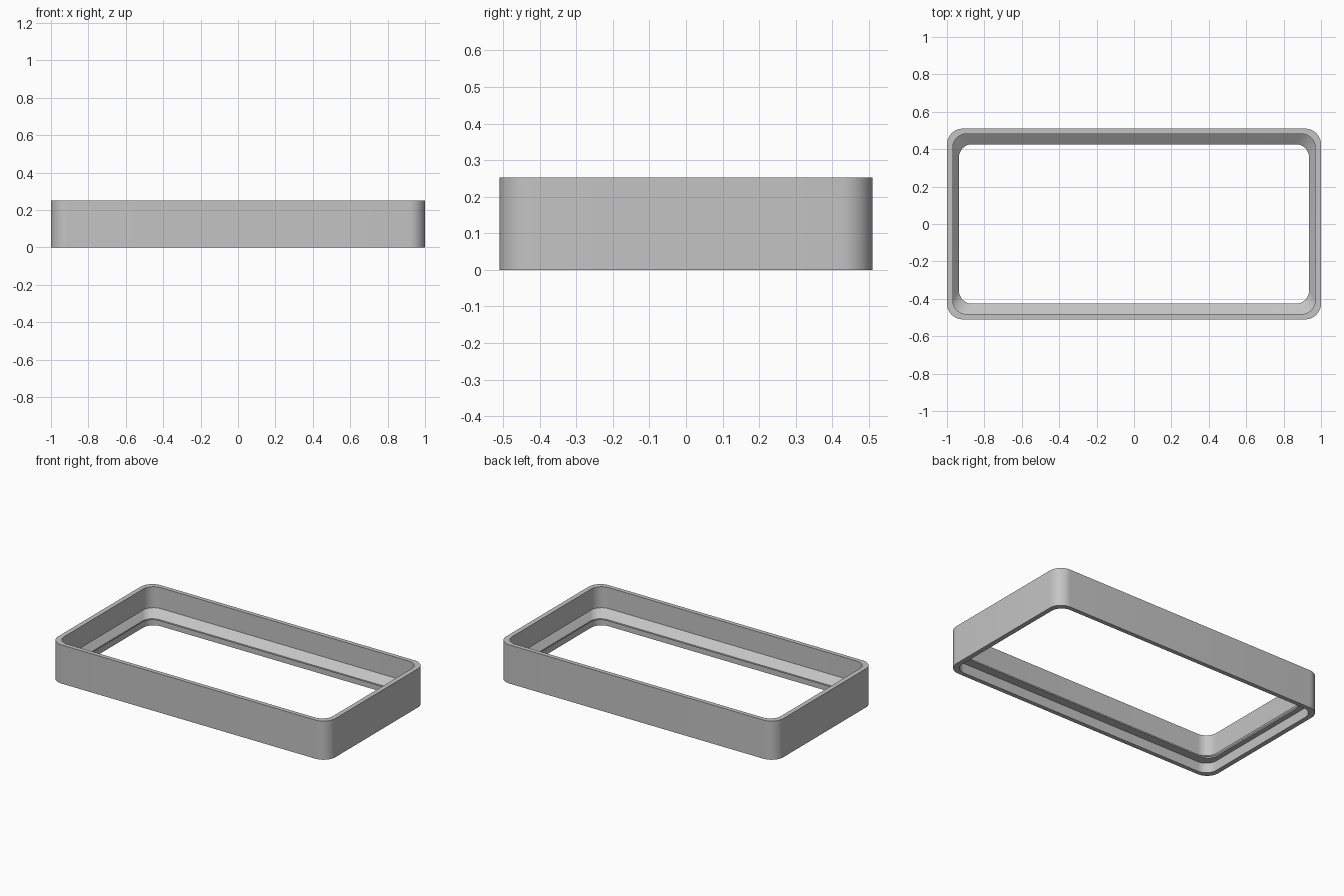
import bpy, bmesh, math

if "Cube" in bpy.data.objects:
    bpy.data.objects.remove(bpy.data.objects["Cube"])

grey = bpy.data.materials.new("light_grey")
grey.use_nodes = True
colour = (0.55, 0.55, 0.55, 1)
grey.diffuse_color = colour
grey.node_tree.nodes["Principled BSDF"].inputs["Base Color"].default_value = colour

CORNER_STEPS = 12


def rounded_ring(bm, half_x, half_y, radius, z):
    """One closed loop of vertices shaped as a rounded rectangle."""
    ring = []
    for quarter, (sx, sy) in enumerate([(1, 1), (-1, 1), (-1, -1), (1, -1)]):
        for step in range(CORNER_STEPS + 1):
            a = (quarter + step / CORNER_STEPS) * math.pi / 2
            ring.append(bm.verts.new((sx * (half_x - radius) + radius * math.cos(a),
                                      sy * (half_y - radius) + radius * math.sin(a), z)))
    return ring


# Wall section, from the outer foot up, over the rim and down the inside
section = [
    (1.0, 0.51, 0.085, 0.0),      # outer foot
    (1.0, 0.51, 0.085, 0.252),    # outer rim
    (0.969, 0.482, 0.075, 0.252),  # inner rim
    (0.969, 0.482, 0.075, 0.115),  # top of sloping ledge
    (0.936, 0.426, 0.07, 0.073),  # ledge lip, upper edge
    (0.936, 0.426, 0.07, 0.064),  # ledge lip, lower edge
    (0.969, 0.482, 0.075, 0.064),  # underside of ledge
    (0.969, 0.482, 0.075, 0.0),   # inner foot
]

bm = bmesh.new()
rings = [rounded_ring(bm, *point) for point in section]
for i, ring in enumerate(rings):
    following = rings[(i + 1) % len(rings)]
    for j in range(len(ring)):
        k = (j + 1) % len(ring)
        bm.faces.new((ring[j], ring[k], following[k], following[j]))
bmesh.ops.recalc_face_normals(bm, faces=bm.faces)

mesh = bpy.data.meshes.new("frame_wall")
bm.to_mesh(mesh)
bm.free()
mesh.materials.append(grey)
frame = bpy.data.objects.new("frame_wall", mesh)
bpy.context.collection.objects.link(frame)

bpy.context.view_layer.objects.active = frame
frame.select_set(True)
bpy.ops.object.shade_smooth_by_angle(angle=math.radians(25))
